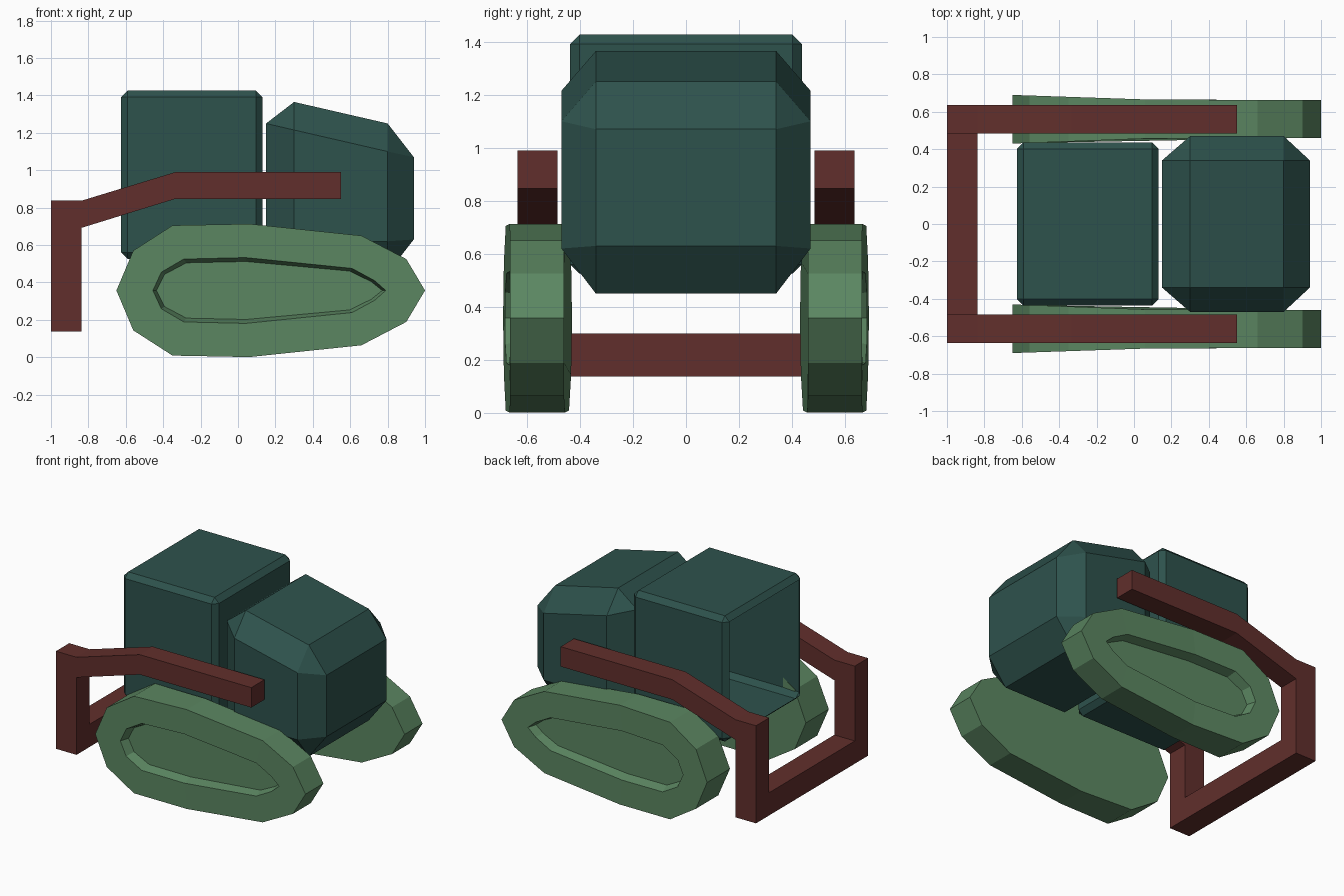
import bpy, bmesh

if "Cube" in bpy.data.objects:
    bpy.data.objects.remove(bpy.data.objects["Cube"])


def material(name, rgb):
    m = bpy.data.materials.new(name)
    m.diffuse_color = (*rgb, 1)
    m.use_nodes = True
    m.node_tree.nodes["Principled BSDF"].inputs["Base Color"].default_value = m.diffuse_color
    return m


TEAL = material("dark teal", (0.027, 0.085, 0.073))
GREEN = material("track green", (0.105, 0.24, 0.12))
RED = material("frame red", (0.12, 0.028, 0.025))


def finish(bm, name, mat, fix_normals=True):
    if fix_normals:
        bmesh.ops.recalc_face_normals(bm, faces=bm.faces[:])
    me = bpy.data.meshes.new(name)
    bm.to_mesh(me)
    bm.free()
    me.materials.append(mat)
    ob = bpy.data.objects.new(name, me)
    bpy.context.collection.objects.link(ob)
    return ob


def hull(points):
    """Flat-faced convex body around points, mirrored over y = 0."""
    bm = bmesh.new()
    for x, y, z in points:
        bm.verts.new((x, y, z))
        bm.verts.new((x, -y, z))
    bmesh.ops.convex_hull(bm, input=bm.verts[:])
    bmesh.ops.dissolve_limit(bm, angle_limit=0.02, verts=bm.verts[:], edges=bm.edges[:])
    return bm


# Cab: chamfered block with a sloping roof
side = [(0.30, 0.47, z) for z in (1.215, 0.62)] + [(0.80, 0.47, z) for z in (1.10, 0.62)]
roof_floor = [(0.30, 0.34, 1.365), (0.80, 0.34, 1.25), (0.30, 0.34, 0.45), (0.80, 0.34, 0.45)]
ends = [(0.94, 0.34, 1.07), (0.94, 0.34, 0.63), (0.15, 0.34, 1.25), (0.15, 0.34, 0.62)]
finish(hull(side + roof_floor + ends), "cab", TEAL)

# Cargo box: small chamfers, open at the rear
x0, x1, w, z0, z1, c = -0.625, 0.13, 0.437, 0.525, 1.427, 0.035
pts = []
for x, sx in ((x0, 1), (x1, -1)):
    for z, sz in ((z0, 1), (z1, -1)):
        pts += [(x, w - c, z + sz * c), (x + sx * c, w, z + sz * c), (x + sx * c, w - c, z)]
bm = hull(pts)
bmesh.ops.recalc_face_normals(bm, faces=bm.faces[:])
rear = [f for f in bm.faces if f.normal.x < -0.99]
bmesh.ops.delete(bm, geom=rear, context='FACES_ONLY')
finish(bm, "cargo_box", TEAL, False)

# Tracks: faceted loops, slightly wider at the rear, recessed on the outside
ZC = 0.357


def loop(upper):
    """Close an upper half outline by mirroring it below the track centre."""
    return upper + [(x, 2 * ZC - z) for x, z in upper[-2:0:-1]]


rim = loop([(-0.65, ZC), (-0.56, 0.57), (-0.35, 0.705), (0.06, 0.713), (0.66, 0.65), (0.90, 0.525), (1.0, ZC)])
lip = loop([(-0.455, ZC), (-0.41, 0.455), (-0.29, 0.525), (0.04, 0.533), (0.61, 0.475), (0.73, 0.41), (0.79, ZC)])
floor = [(0.17 + (x - 0.17) * 0.97, ZC + (z - ZC) * 0.88) for x, z in lip]


def outer(x):
    return 0.663 + 0.027 * max(0, (0.15 - x) / 0.8)


def inner(x):
    return 0.46 - 0.03 * max(0, (0.15 - x) / 0.8)


for label, s in (("right", -1), ("left", 1)):
    bm = bmesh.new()
    rings = [[bm.verts.new((x, s * f(x), z)) for x, z in outline] for outline, f in (
        (rim, inner), (rim, outer), (lip, outer), (floor, lambda x: outer(x) - 0.065))]
    n = len(rim)
    for a, b in zip(rings, rings[1:]):
        for i in range(n):
            j = (i + 1) % n
            bm.faces.new((a[i], a[j], b[j], b[i]))
    bm.faces.new(rings[0])
    bm.faces.new(rings[-1])
    finish(bm, label + "_track", GREEN)


# Lifting frame: two bent arms and a cross bar
def extrude_y(profile, ya, yb, name):
    bm = bmesh.new()
    face = bm.faces.new([bm.verts.new((x, ya, z)) for x, z in profile])
    new = bmesh.ops.extrude_face_region(bm, geom=[face])["geom"]
    moved = [v for v in new if isinstance(v, bmesh.types.BMVert)]
    bmesh.ops.translate(bm, verts=moved, vec=(0, yb - ya, 0))
    # keep the starting cap so the bar is closed
    if not any(all(abs(v.co.y - ya) < 1e-6 for v in f.verts) for f in bm.faces):
        bm.faces.new([v for v in bm.verts if abs(v.co.y - ya) < 1e-6])
    finish(bm, name, RED)


arm = [(-1, 0.137), (-1, 0.837), (-0.837, 0.837), (-0.335, 0.99), (0.55, 0.99),
       (0.55, 0.847), (-0.335, 0.847), (-0.837, 0.692), (-0.837, 0.137)]
extrude_y(arm, -0.635, -0.485, "right_frame_arm")
extrude_y(arm, 0.485, 0.635, "left_frame_arm")
extrude_y([(-1, 0.137), (-1, 0.30), (-0.837, 0.30), (-0.837, 0.137)], -0.485, 0.485, "frame_cross_bar")
